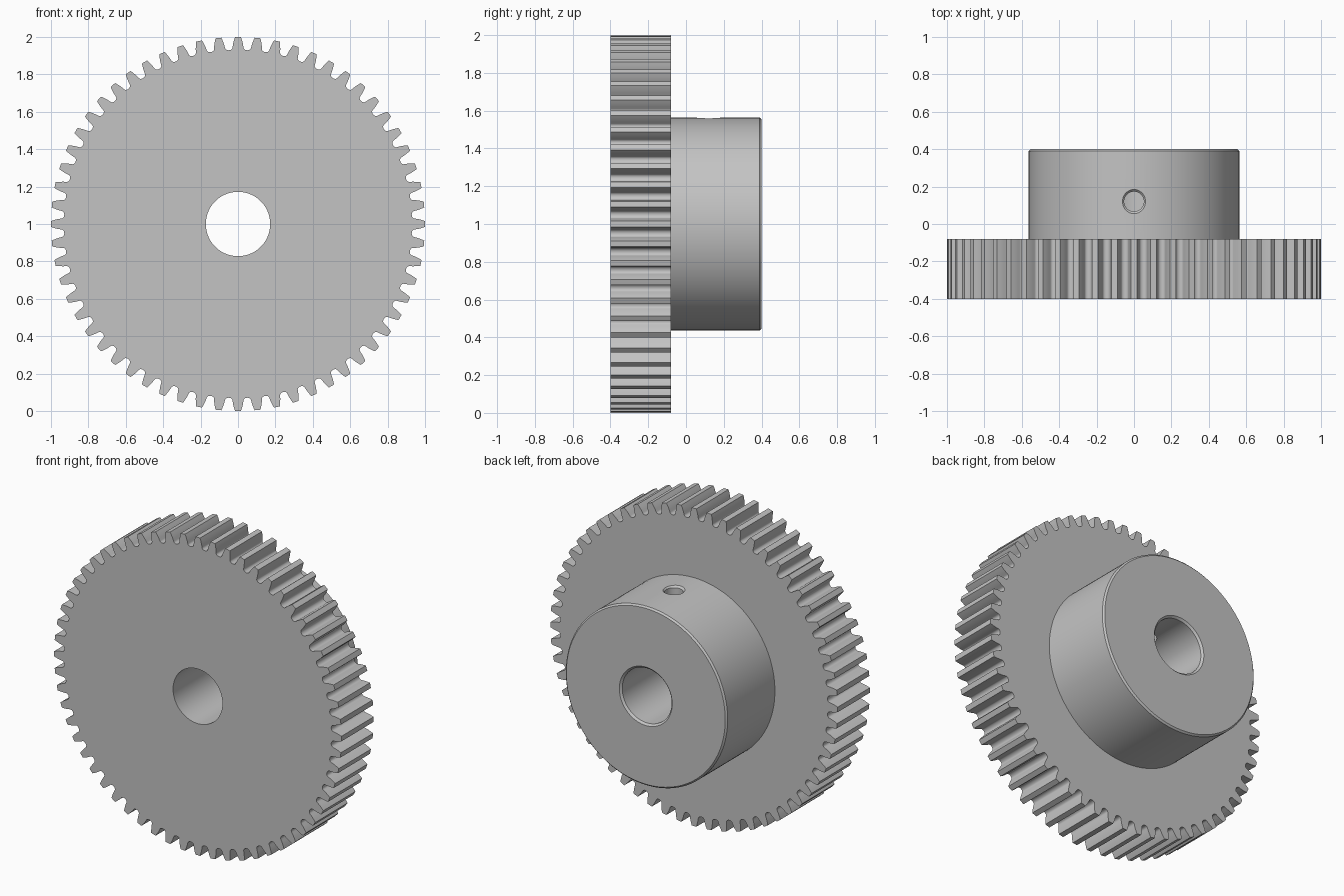
import bpy, bmesh, math
from mathutils import Matrix, Vector

if "Cube" in bpy.data.objects:
    bpy.data.objects.remove(bpy.data.objects["Cube"], do_unlink=True)

TEETH = 60
TIP, PITCH, FLANK_START, ROOT = 1.0, 0.968, 0.945, 0.93
BASE = PITCH * math.cos(math.radians(14.5))
FRONT, STEP, BACK = -0.40, -0.08, 0.40
BORE, HUB = 0.172, 0.563

# local z becomes the shaft axis (+y), centred one unit above the ground
SHAFT = Matrix.Translation((0, 0, 1)) @ Matrix.Rotation(-math.pi / 2, 4, 'X')

steel = bpy.data.materials.new("steel_grey")
steel.use_nodes = True
colour = (0.55, 0.55, 0.55, 1)
steel.diffuse_color = colour
steel.node_tree.nodes["Principled BSDF"].inputs["Base Color"].default_value = colour


def stacked(name, rings, matrix):
    """Closed solid from a stack of equal-sized rings, capped at both ends."""
    bm = bmesh.new()
    loops = [[bm.verts.new(matrix @ Vector(p)) for p in ring] for ring in rings]
    n = len(loops[0])
    for a, b in zip(loops, loops[1:]):
        for i in range(n):
            j = (i + 1) % n
            bm.faces.new((a[i], a[j], b[j], b[i]))
    bm.faces.new(loops[0][::-1])
    bm.faces.new(loops[-1])
    bmesh.ops.recalc_face_normals(bm, faces=bm.faces)
    mesh = bpy.data.meshes.new(name)
    bm.to_mesh(mesh)
    bm.free()
    mesh.materials.append(steel)
    obj = bpy.data.objects.new(name, mesh)
    bpy.context.collection.objects.link(obj)
    return obj


def lathe(name, profile, matrix, sides=96):
    angles = [math.tau * i / sides for i in range(sides)]
    return stacked(name, [[(r * math.cos(a), r * math.sin(a), h) for a in angles]
                          for r, h in profile], matrix)


def combine(target, tool, operation):
    bpy.context.view_layer.objects.active = target
    mod = target.modifiers.new(operation, 'BOOLEAN')
    mod.operation, mod.solver, mod.object = operation, 'EXACT', tool
    bpy.ops.object.modifier_apply(modifier=mod.name)
    bpy.data.objects.remove(tool, do_unlink=True)


def half_angle(r):
    """Half the angular thickness of an involute tooth at radius r."""
    def inv(a):
        return math.tan(a) - a
    return (math.pi / (2 * TEETH) + inv(math.acos(BASE / PITCH))
            - inv(math.acos(BASE / r)))


# Toothed outline: rising flank, tip, falling flank, rounded root
flank = [FLANK_START + (TIP - FLANK_START) * i / 4 for i in range(5)]
tooth = [(r, -half_angle(r)) for r in flank] + [(TIP, 0)]
tooth += [(r, half_angle(r)) for r in reversed(flank)]
gap = math.pi / TEETH - half_angle(FLANK_START)
for i in range(1, 8):
    t = math.pi * i / 8
    tooth.append((FLANK_START - (FLANK_START - ROOT) * math.sin(t),
                  math.pi / TEETH - gap * math.cos(t)))
outline = [(r, a + math.tau * k / TEETH) for k in range(TEETH) for r, a in tooth]
gear = stacked("gear_wheel", [[(r * math.cos(a), r * math.sin(a), h)
                               for r, a in outline] for h in (FRONT, STEP)], SHAFT)

# Hub with a chamfered rear edge
hub = lathe("hub", [(HUB, STEP - 0.1), (HUB, BACK - 0.01), (HUB - 0.01, BACK)], SHAFT, 128)
combine(gear, hub, 'UNION')

# Shaft bore, chamfered at the hub end
bore = lathe("bore_cutter", [(BORE, FRONT - 0.1), (BORE, BACK - 0.012),
                             (BORE + 0.022, BACK + 0.01)], SHAFT)
combine(gear, bore, 'DIFFERENCE')

# Set screw hole from the top of the hub into the bore
screw = lathe("screw_cutter", [(0.053, 0), (0.053, HUB - 0.012), (0.085, HUB + 0.02)],
              Matrix.Translation((0, 0.12, 1)), 48)
combine(gear, screw, 'DIFFERENCE')

bpy.ops.object.select_all(action='DESELECT')
gear.select_set(True)
bpy.context.view_layer.objects.active = gear
bpy.ops.object.shade_smooth_by_angle(angle=math.radians(30))
